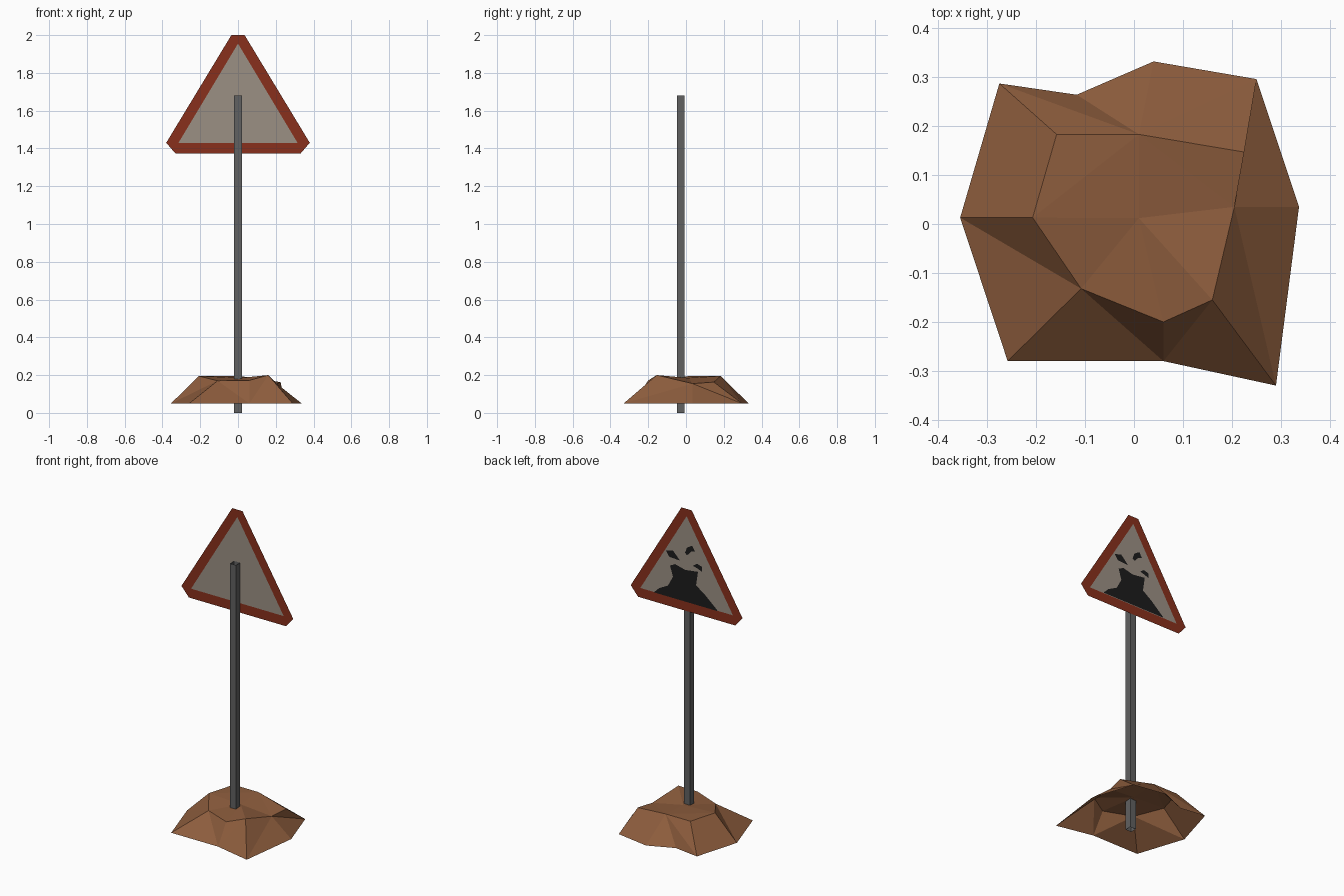
import bpy, bmesh

if "Cube" in bpy.data.objects:
    bpy.data.objects.remove(bpy.data.objects["Cube"])


def material(name, rgb):
    m = bpy.data.materials.new(name)
    m.diffuse_color = (*rgb, 1)
    m.use_nodes = True
    m.node_tree.nodes["Principled BSDF"].inputs["Base Color"].default_value = m.diffuse_color
    return m


def build(name, verts, faces, mat):
    me = bpy.data.meshes.new(name)
    me.from_pydata(verts, [], faces)
    me.materials.append(mat)
    ob = bpy.data.objects.new(name, me)
    bpy.context.collection.objects.link(ob)
    return ob


def flat(name, outline, y, mat):
    """Single upright polygon from an x-z outline, facing +y."""
    area = sum(a[0] * b[1] - b[0] * a[1] for a, b in zip(outline, outline[1:] + outline[:1]))
    pts = outline[::-1] if area > 0 else outline
    return build(name, [(x, y, z) for x, z in pts], [range(len(pts))], mat)


steel = material("steel", (0.12, 0.12, 0.12))
red = material("red", (0.25, 0.03, 0.012))
face_grey = material("face_grey", (0.33, 0.28, 0.23))
black = material("black", (0.012, 0.012, 0.012))
earth = material("earth", (0.27, 0.11, 0.047))

# Post: square tube with open ends
sq = [(-0.02, -0.048), (0.02, -0.048), (0.02, -0.008), (-0.02, -0.008)]
build("post", [(x, y, z) for z in (0, 1.68) for x, y in sq],
      [(i, (i + 1) % 4, 4 + (i + 1) % 4, 4 + i) for i in range(4)], steel)

# Sign: grey triangle with a clipped-corner red border
SY = -0.006
inner = [(0, 1.955), (0.315, 1.43), (-0.315, 1.43)]
outer = [(-0.035, 2.0), (0.035, 2.0), (0.38, 1.43), (0.33, 1.372), (-0.33, 1.372), (-0.38, 1.43)]
flat("sign_panel", inner, SY, face_grey)
ring_faces = []
for k in range(6):
    n, a, b = (k + 1) % 6, 6 + k // 2, 6 + ((k + 1) % 6) // 2
    ring_faces.append((k, n, a) if a == b else (k, n, b, a))
build("sign_border", [(x, SY, z) for x, z in outer + inner], ring_faces, red)

# Symbol on the back face: crumbling cliff and three falling rocks
symbol = {
    "cliff_symbol": [(0.22, 1.43), (0.185, 1.465), (0.124, 1.497), (0.09, 1.56), (0.11, 1.624),
                     (0.076, 1.642), (0.008, 1.625), (-0.08, 1.636), (-0.067, 1.55),
                     (-0.128, 1.507), (-0.217, 1.43)],
    "left_rock_symbol": [(0.138, 1.709), (0.09, 1.722), (0.042, 1.672), (0.117, 1.677)],
    "top_rock_symbol": [(0.008, 1.73), (-0.005, 1.765), (-0.04, 1.786), (-0.06, 1.757),
                        (-0.033, 1.747), (-0.005, 1.717)],
    "right_rock_symbol": [(-0.046, 1.664), (-0.074, 1.684), (-0.108, 1.674), (-0.108, 1.643),
                          (-0.08, 1.655)],
}
for name, outline in symbol.items():
    flat(name, outline, SY + 0.004, black)

# Mound: open shell, outer rim on one level, uneven inner ring, centre point
rim = [(-0.355, 0.013), (-0.275, 0.287), (-0.117, 0.264), (0.04, 0.332), (0.25, 0.296),
       (0.337, 0.035), (0.29, -0.33), (0.06, -0.28), (-0.258, -0.28)]
top = [(-0.207, 0.013, 0.195), (-0.158, 0.183, 0.195), (0.01, 0.183, 0.195),
       (0.225, 0.147, 0.163), (0.205, 0.035, 0.155), (0.16, -0.155, 0.2),
       (0.06, -0.2, 0.172), (-0.108, -0.132, 0.17)]
verts = [(x, y, 0.05) for x, y in rim] + top + [(0.01, 0.012, 0.185)]
faces, o, i = [], 0, 0
for step in "ioioooiiooioiiooi":      # zip the two rings together
    if step == "o":
        faces.append((o % 9, (o + 1) % 9, 9 + i % 8))
        o += 1
    else:
        faces.append((o % 9, 9 + (i + 1) % 8, 9 + i % 8))
        i += 1
W, NW, N, NE, E, SE, S, SW, C = range(9, 18)
faces += [(W, NW, N), (N, NE, E), (W, N, C), (N, E, C), (E, SE, C), (SE, S, C), (S, SW, C), (SW, W, C)]
build("earth_mound", verts, [f[::-1] for f in faces], earth)
